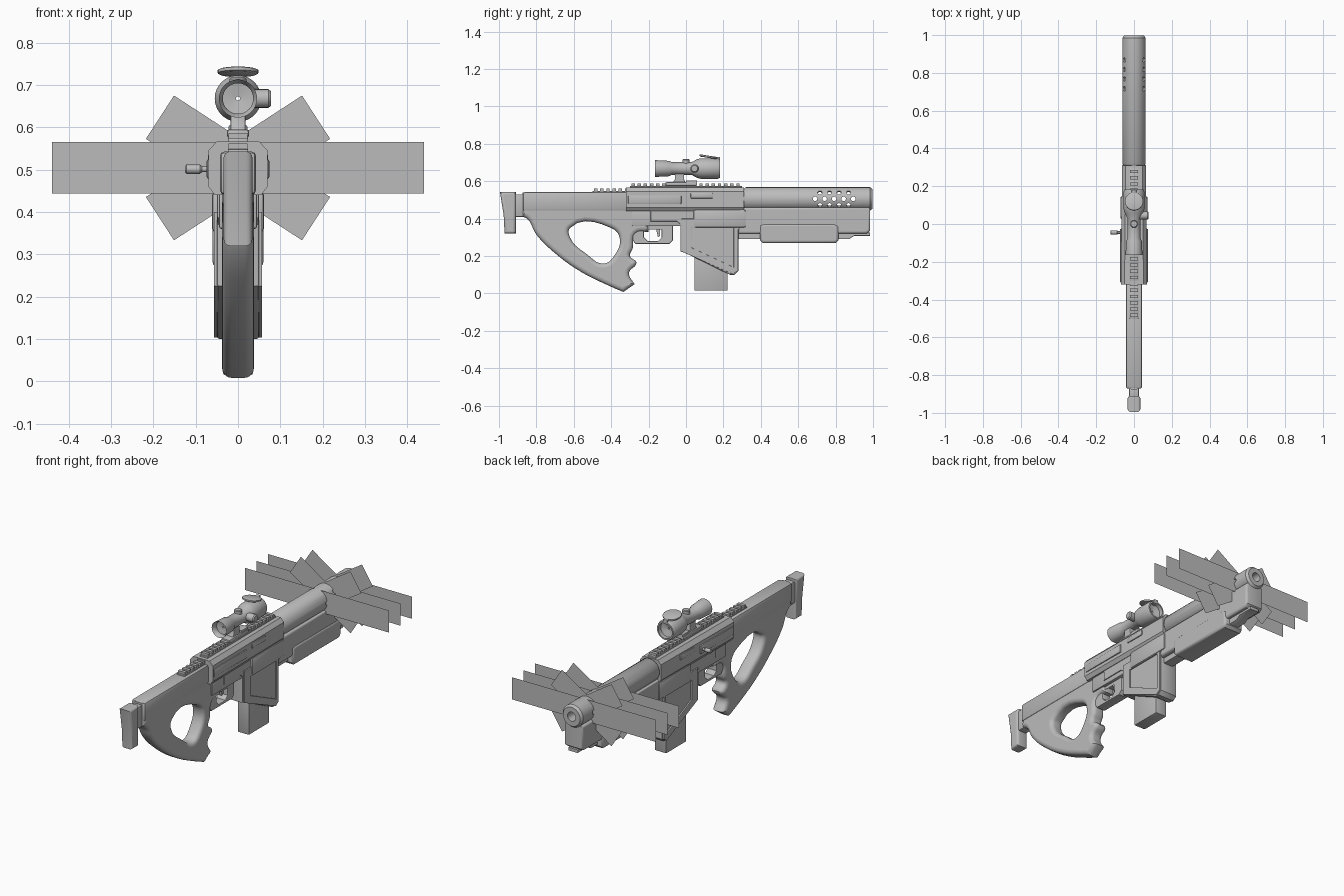
import bpy, bmesh, math
from mathutils import Matrix, Vector

cube = bpy.data.objects.get("Cube")
if cube:
    bpy.data.objects.remove(cube)

gray = bpy.data.materials.new("plain gray")
gray.use_nodes = True
gray.diffuse_color = (0.5, 0.5, 0.5, 1)
gray.node_tree.nodes["Principled BSDF"].inputs["Base Color"].default_value = (0.5, 0.5, 0.5, 1)


def finish(ob):
    """Convert to mesh, apply modifiers, shade and colour."""
    bpy.ops.object.select_all(action='DESELECT')
    ob.select_set(True)
    bpy.context.view_layer.objects.active = ob
    bpy.ops.object.convert(target='MESH')
    ob = bpy.context.object
    ob.data.materials.clear()
    ob.data.materials.append(gray)
    bpy.ops.object.shade_smooth_by_angle(angle=math.radians(35))
    return ob


def link(name, data):
    ob = bpy.data.objects.new(name, data)
    bpy.context.collection.objects.link(ob)
    return ob


def from_bm(name, bm):
    me = bpy.data.meshes.new(name)
    bm.to_mesh(me)
    bm.free()
    return link(name, me)


def side_shape(name, loops, half, bevel=0.006, x=0, smooth=False, res=1):
    """Extrude closed (y, z) outlines sideways; later loops are holes."""
    cu = bpy.data.curves.new(name, 'CURVE')
    cu.dimensions = '2D'
    cu.fill_mode = 'BOTH'
    cu.extrude = half - bevel
    cu.bevel_depth = bevel
    cu.bevel_resolution = res
    cu.offset = -bevel
    cu.resolution_u = 5
    for pts in loops:
        sp = cu.splines.new('BEZIER')
        sp.bezier_points.add(len(pts) - 1)
        sp.use_cyclic_u = True
        for bp, p in zip(sp.bezier_points, pts):
            bp.co = (p[0], p[1], 0)
            kind = 'AUTO' if smooth and len(p) == 2 else 'VECTOR'
            bp.handle_left_type = bp.handle_right_type = kind
        if not smooth:
            sp.resolution_u = 1
    ob = link(name, cu)
    ob.rotation_euler = (math.pi / 2, 0, math.pi / 2)
    ob.location.x = x
    return finish(ob)


def box(name, x, y, z, bevel=0.006):
    """Bevelled box from three (min, max) ranges."""
    bm = bmesh.new()
    bmesh.ops.create_cube(bm, size=1)
    for v in bm.verts:
        v.co = [r[0] + (c + 0.5) * (r[1] - r[0]) for c, r in zip(v.co, (x, y, z))]
    if bevel:
        bmesh.ops.bevel(bm, geom=bm.edges[:], offset=bevel, segments=2, affect='EDGES', profile=0.5)
    return finish(from_bm(name, bm))


def lathe(name, profile, loc, axis='Y', closed=True, sides=32):
    """Spin a (distance, radius) outline round the chosen axis."""
    bm = bmesh.new()
    rings = []
    for d, r in profile:
        rings.append([bm.verts.new((r * math.cos(a), r * math.sin(a), d))
                      for a in (2 * math.pi * i / sides for i in range(sides))])
    n = len(rings)
    for k in range(n if closed else n - 1):
        a, b = rings[k], rings[(k + 1) % n]
        for i in range(sides):
            j = (i + 1) % sides
            bm.faces.new((a[i], a[j], b[j], b[i]))
    if not closed:
        bm.faces.new(rings[0])
        bm.faces.new(rings[-1])
    rot = {'X': Matrix.Rotation(math.pi / 2, 4, 'Y'),
           'Y': Matrix.Rotation(-math.pi / 2, 4, 'X'), 'Z': Matrix()}[axis]
    bm.transform(Matrix.Translation(loc) @ rot)
    bmesh.ops.recalc_face_normals(bm, faces=bm.faces[:])
    return from_bm(name, bm)


# Butt pad and its neck
box("butt_neck", (-.026, .026), (-.93, -.86), (.41, .53))
side_shape("butt_pad", [[(-.995, .543), (-.91, .543), (-.91, .32), (-.97, .32), (-.975, .42)]],
           .034, .015, res=3)

# Skeleton stock: straight comb, sweeping underside and pistol grip round an opening
side_shape("stock_and_grip", [
    [(-.875, .54, 0), (-.3, .54, 0), (-.2, .45, 0), (-.2, .33, 0), (-.27, .32), (-.285, .24),
     (-.3, .2), (-.265, .165), (-.305, .11), (-.275, .05, 0), (-.335, .008, 0), (-.42, .045),
     (-.56, .115), (-.7, .215), (-.8, .315), (-.85, .4), (-.875, .41, 0)],
    [(-.62, .35), (-.4, .35), (-.355, .3), (-.385, .2), (-.44, .16), (-.53, .21), (-.62, .3)]],
    .038, .022, smooth=True, res=3)
box("stock_comb", (-.043, .043), (-.872, -.3), (.44, .543), .012)

# Upper receiver with side plates
bm = bmesh.new()
section = [(-.05, .567), (.05, .567), (.07, .545), (.07, .46), (.055, .44), (-.055, .44), (-.07, .46), (-.07, .545)]
face = bm.faces.new([bm.verts.new((x, -.32, z)) for x, z in section])
new = bmesh.ops.extrude_face_region(bm, geom=[face])["geom"]
for v in (g for g in new if isinstance(g, bmesh.types.BMVert)):
    v.co.y = .31
    v.co.x *= .9
bmesh.ops.recalc_face_normals(bm, faces=bm.faces[:])
finish(from_bm("upper_receiver", bm))
for side, s in (("left", 1), ("right", -1)):
    box(side + "_receiver_bar", sorted((s * .06, s * .074)), (-.31, -.025), (.478, .525), .005)
    box(side + "_small_bar", sorted((s * .055, s * .071)), (.025, .145), (.508, .538), .005)
    box(side + "_magazine_panel", sorted((s * .04, s * .062)), (.04, .32), (.352, .448), .01)

# Lower receiver, trigger guard and magazine housing
box("lower_receiver", (-.045, .045), (-.29, .02), (.36, .46))
side_shape("trigger_guard", [
    [(-.285, .365), (-.07, .365), (-.07, .285), (-.09, .265), (-.27, .265), (-.285, .285)],
    [(-.225, .34), (-.205, .36), (-.15, .36), (-.13, .34), (-.13, .3), (-.15, .28), (-.205, .28), (-.225, .3)]],
    .028, .005)
side_shape("trigger", [[(-.165, .37), (-.14, .37), (-.138, .31), (-.15, .3)]], .008, .002)
side_shape("magazine_housing", [
    [(-.19, .455), (.315, .455), (.315, .35), (.28, .34), (.28, .12), (.26, .1), (.235, .1),
     (.0, .215), (-.03, .225), (-.03, .37), (-.05, .385), (-.19, .385)]], .05, .006)
for side, s in (("left", 1), ("right", -1)):
    side_shape(side + "_housing_rim", [
        [(-.025, .4), (.275, .4), (.275, .12), (.25, .103), (-.025, .225)],
        [(.03, .35), (.255, .35), (.255, .14), (.03, .245)]], .005, .002, x=s * .052)
box("magazine", (-.035, .035), (.045, .222), (.015, .3), .004)

# Fore-end below the barrel
side_shape("fore_end", [
    [(.28, .46), (.985, .46), (.985, .335), (.965, .32), (.28, .32)]], .055, .012, res=2)
side_shape("fore_end_lower_grip", [
    [(.395, .365), (.42, .372), (.79, .372), (.815, .36), (.815, .285), (.8, .27), (.41, .27), (.395, .285)]],
    .06, .012, res=2)
side_shape("fore_end_strip", [
    [(.28, .325), (.985, .325), (.985, .308), (.9, .308), (.87, .29), (.28, .29)]], .03, .004)

# Perforated barrel shroud
shroud = lathe("barrel_shroud", [(.31, .025), (.31, .055), (.32, .062), (.985, .062), (.998, .052),
                                 (.998, .025), (.94, .025), (.94, .05), (.35, .05), (.35, .025)],
               (0, 0, .506), sides=48)
bm = bmesh.new()
TILT = math.radians(33)
for angle, start, count in ((0, .69, 5), (TILT, .716, 4), (-TILT, .716, 4)):
    for i in range(count):
        m = (Matrix.Translation((0, start + i * .051, .506)) @ Matrix.Rotation(-angle, 4, 'Y')
             @ Matrix.Rotation(math.pi / 2, 4, 'Y'))
        bmesh.ops.create_cone(bm, cap_ends=True, segments=16, radius1=.012, radius2=.012, depth=.2, matrix=m)
cutter = from_bm("hole_cutter", bm)
cutter.hide_render = True
mod = shroud.modifiers.new("holes", 'BOOLEAN')
mod.object = cutter
mod.operation = 'DIFFERENCE'
mod.solver = 'EXACT'
mod.use_self = True
finish(shroud)
bpy.data.objects.remove(cutter)

# Thin crosswise sheets around the shroud
for angle, length, spots in ((0, .88, (.69, .79, .89)), (TILT, .44, (.765, .865)), (-TILT, .44, (.765, .865))):
    for y in spots:
        bm = bmesh.new()
        m = (Matrix.Translation((0, y, .504)) @ Matrix.Rotation(-angle, 4, 'Y')
             @ Matrix.Rotation(math.pi / 2, 4, 'X') @ Matrix.Diagonal((length, .122, 1, 1)))
        bmesh.ops.create_grid(bm, x_segments=1, y_segments=1, size=.5, matrix=m)
        finish(from_bm("cross_sheet", bm))

# Toothed top rails
for name, y0, y1, base in (("rear_rail", -.5, -.3, .535), ("front_rail", -.3, .3, .56)):
    box(name, (-.024, .024), (y0, y1), (base, base + .014), .003)
    for i in range(int((y1 - y0) / .033)):
        y = y0 + .008 + i * .033
        box(name + "_tooth", (-.022, .022), (y, y + .018), (base + .01, base + .027), 0)

# Charging handle
finish(lathe("charging_handle", [(-.125, .007), (-.122, .011), (-.09, .011), (-.085, .007), (-.06, .007)],
             (0, -.045, .501), 'X', closed=False, sides=16))

# Scope with mount, knobs and raised lens cap
Z = .668
finish(lathe("scope_tube", [(-.15, .036), (-.165, .045), (-.09, .041), (-.075, .034), (.03, .034), (.06, .05),
                            (.08, .055), (.17, .055), (.182, .05), (.182, .042), (.16, .042), (.15, .005),
                            (-.13, .005), (-.135, .036)], (0, 0, Z)))
box("scope_mount_base", (-.026, .026), (-.11, .06), (.575, .595))
side_shape("scope_mount", [[(-.075, .585), (.0, .585), (-.01, .61), (-.01, .65), (-.06, .65), (-.06, .61)]], .018, .004)
side_shape("scope_front_foot", [[(.0, .585), (.06, .585), (.06, .605), (.0, .605)]], .022, .004)
finish(lathe("side_knob", [(.03, .022), (.072, .022), (.078, .017)], (0, .045, Z), 'X', closed=False, sides=20))
finish(lathe("top_knob", [(.02, .02), (.046, .02), (.05, .016)], (0, -.0, Z), 'Z', closed=False, sides=20))
cap = lathe("lens_cap", [(-.006, .042), (-.003, .048), (.004, .048), (.006, .043)], (0, 0, 0), 'Z', closed=False)
cap.location = (0, .12, .731)
cap.rotation_euler.x = math.radians(-9)
finish(cap)
box("cap_hinge", (-.012, .012), (.155, .182), (.705, .73), .003)
